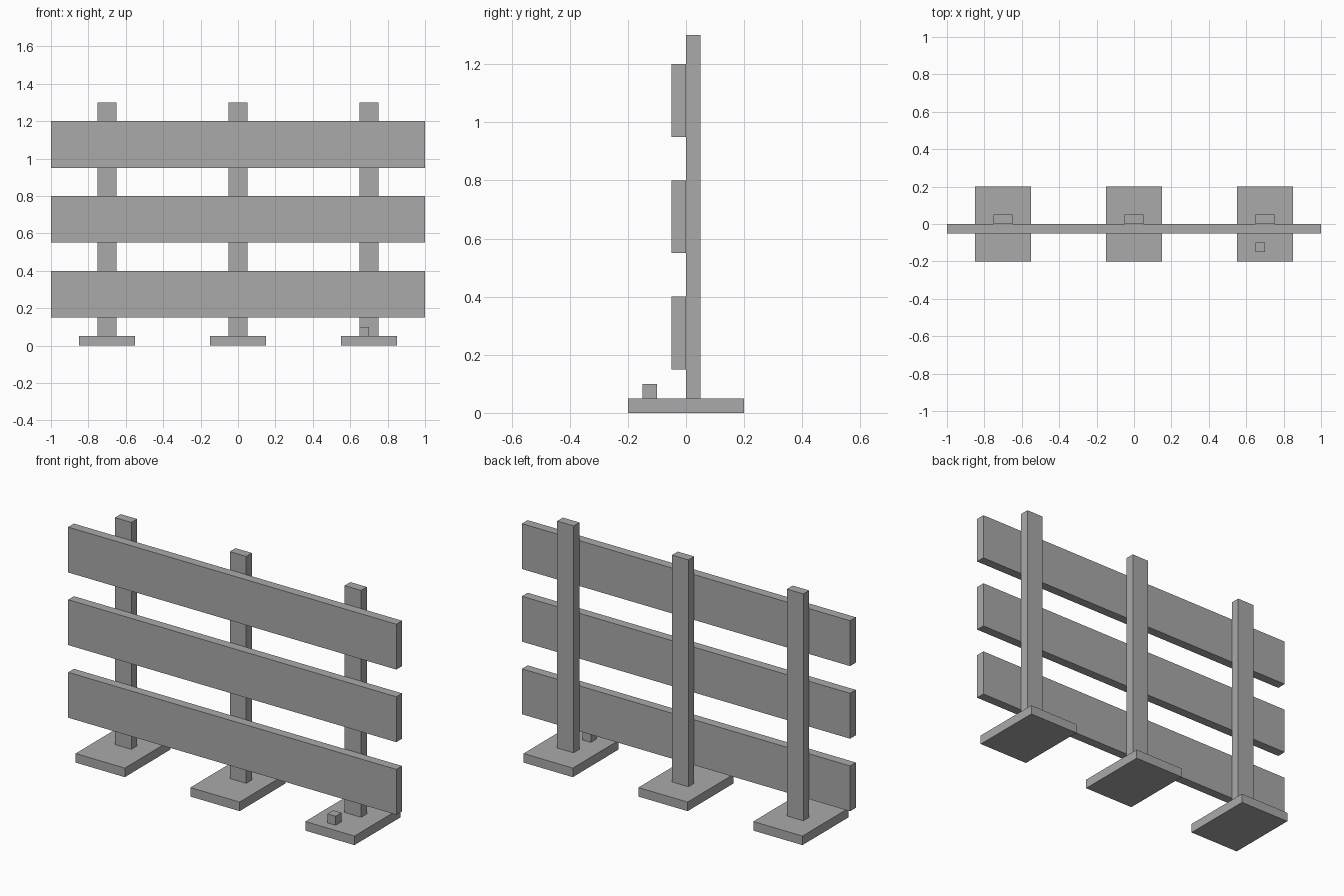
import bpy

cube = bpy.data.objects.get("Cube")
if cube:
    bpy.data.objects.remove(cube, do_unlink=True)

GREY = (0.4, 0.4, 0.4, 1.0)
grey = bpy.data.materials.new("plain grey")
grey.use_nodes = True
grey.diffuse_color = GREY
grey.node_tree.nodes["Principled BSDF"].inputs["Base Color"].default_value = GREY


def box(name, low, high):
    """Add a flat-sided box spanning two opposite corners."""
    centre = [(a + b) / 2 for a, b in zip(low, high)]
    bpy.ops.mesh.primitive_cube_add(size=1, location=centre)
    obj = bpy.context.object
    obj.name = name
    obj.scale = [b - a for a, b in zip(low, high)]
    bpy.ops.object.transform_apply(location=False, rotation=False, scale=True)
    obj.data.materials.append(grey)
    return obj


# Upright posts, each standing on a square-edged foot plate
for side, x in (("right", -0.7), ("middle", 0), ("left", 0.7)):
    box(f"{side}_foot", (x - 0.15, -0.2, 0), (x + 0.15, 0.2, 0.05))
    box(f"{side}_post", (x - 0.05, 0, 0.05), (x + 0.05, 0.05, 1.3))

# Horizontal planks fixed to the front of the posts
for level, z in (("lower", 0.15), ("middle", 0.55), ("upper", 0.95)):
    box(f"{level}_plank", (-1, -0.05, z), (1, 0, z + 0.25))

# Small block resting on the left foot
box("small_block", (0.65, -0.15, 0.05), (0.7, -0.1, 0.1))
